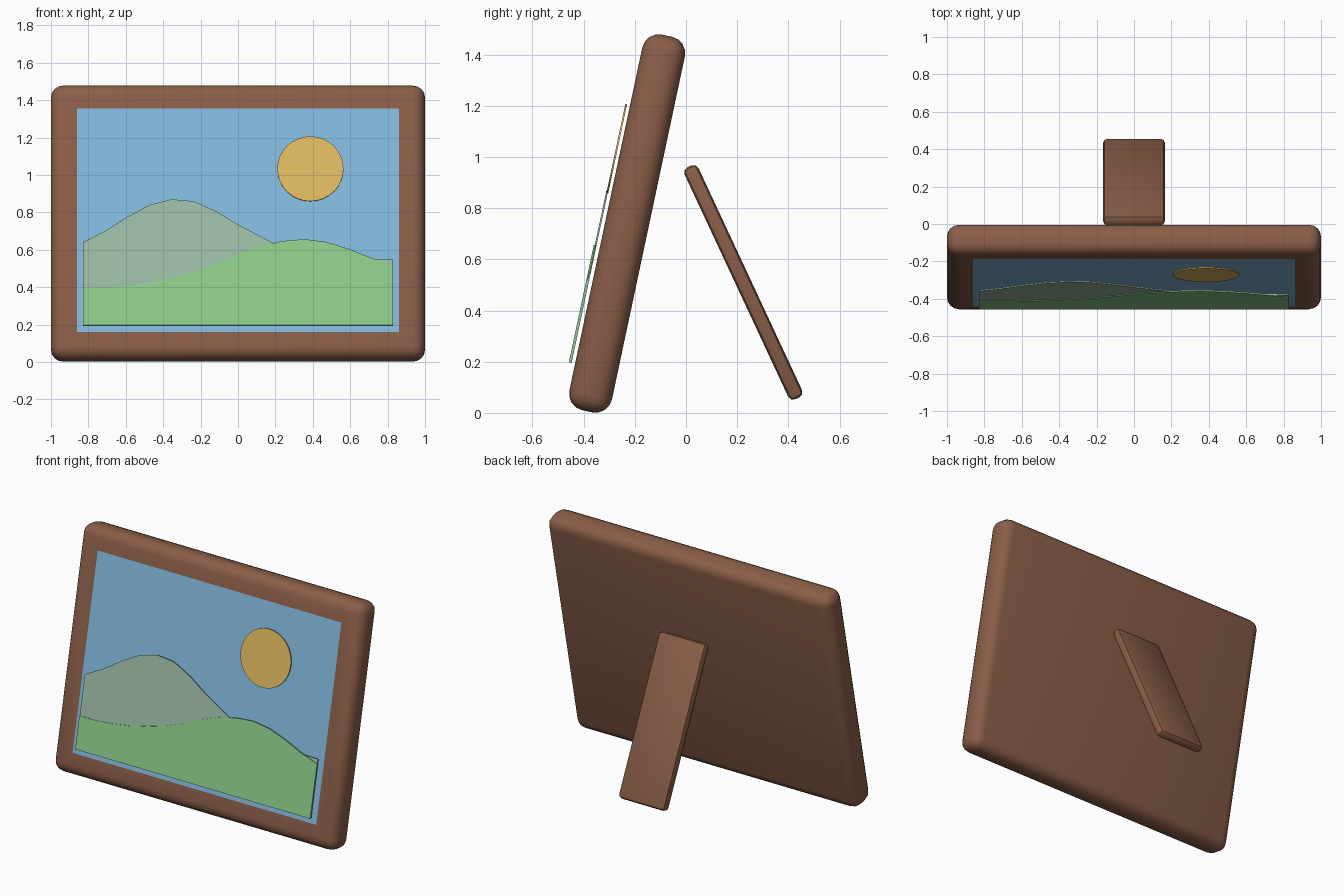
import bpy, bmesh, math
from mathutils import Vector

if "Cube" in bpy.data.objects:
    bpy.data.objects.remove(bpy.data.objects["Cube"])

TILT = math.radians(12)
CENTRE = Vector((0, -0.23, 0.74))


def srgb(r, g, b):
    return [((v / 255 + 0.055) / 1.055) ** 2.4 for v in (r, g, b)] + [1]


def material(name, *rgb):
    m = bpy.data.materials.new(name)
    m.diffuse_color = srgb(*rgb)
    m.use_nodes = True
    m.node_tree.nodes["Principled BSDF"].inputs["Base Color"].default_value = m.diffuse_color
    return m


wood = material("brown wood", 138, 94, 72)
sky = material("sky blue", 130, 184, 220)
gold = material("sun gold", 222, 184, 97)
sage = material("sage grey", 156, 186, 165)
green = material("meadow green", 140, 202, 136)


def add_object(name, bm, mats, loc, angle):
    bmesh.ops.recalc_face_normals(bm, faces=bm.faces)
    me = bpy.data.meshes.new(name)
    bm.to_mesh(me)
    bm.free()
    for m in mats:
        me.materials.append(m)
    ob = bpy.data.objects.new(name, me)
    bpy.context.collection.objects.link(ob)
    ob.location = loc
    ob.rotation_euler.x = angle
    bpy.ops.object.select_all(action='DESELECT')
    bpy.context.view_layer.objects.active = ob
    ob.select_set(True)
    bpy.ops.object.shade_smooth_by_angle(angle=math.radians(35))
    return ob


def rounded_box(size, radius, segments):
    bm = bmesh.new()
    bmesh.ops.create_cube(bm, size=1)
    bmesh.ops.scale(bm, vec=size, verts=bm.verts)
    bmesh.ops.bevel(bm, geom=bm.edges[:], offset=radius, segments=segments,
                    profile=0.5, affect='EDGES', clamp_overlap=True)
    bm.normal_update()
    return bm


def plate(name, outline, front, thickness, mat):
    # thin cut-out lying parallel to the picture
    bm = bmesh.new()
    face = bm.faces.new([bm.verts.new((x, front, z)) for x, z in outline])
    ext = bmesh.ops.extrude_face_region(bm, geom=[face])
    moved = [v for v in ext["geom"] if isinstance(v, bmesh.types.BMVert)]
    bmesh.ops.translate(bm, vec=(0, thickness, 0), verts=moved)
    return add_object(name, bm, [mat], CENTRE, -TILT)


# frame with the sky inset into its front face
bm = rounded_box((2, 0.17, 1.5), 0.065, 4)
front = max((f for f in bm.faces if f.normal.y < -0.99), key=lambda f: f.calc_area())
bmesh.ops.inset_region(bm, faces=[front], thickness=0.105)
front.material_index = 1
add_object("frame", bm, [wood, sky], CENTRE, -TILT)


# hills: heights sampled evenly across the picture
def hill(heights):
    n = len(heights) - 1
    top = [(-0.83 + 1.66 * i / n, (z - 0.762) / math.cos(TILT)) for i, z in enumerate(heights)]
    return top + [(0.83, -0.578), (-0.83, -0.578)]


far = [.64, .70, .775, .84, .87, .86, .807, .735, .673, .61, .575, .555, .55, .55, .548]
near = [.395, .395, .405, .422, .449, .48, .523, .577, .62, .646, .656, .641, .604, .557, .52]
plate("far_hill", hill(far), -0.106, 0.007, sage)
plate("near_hill", hill(near), -0.110, 0.008, green)

# sun disc
disc = [(0.387 + 0.177 * math.cos(math.tau * i / 32),
         0.278 + 0.177 * math.sin(math.tau * i / 32)) for i in range(32)]
plate("sun", disc, -0.104, 0.007, gold)

# back leg
add_object("back_leg", rounded_box((0.33, 0.06, 1.0), 0.022, 2), [wood],
           (0, 0.224, 0.51), math.radians(25))
